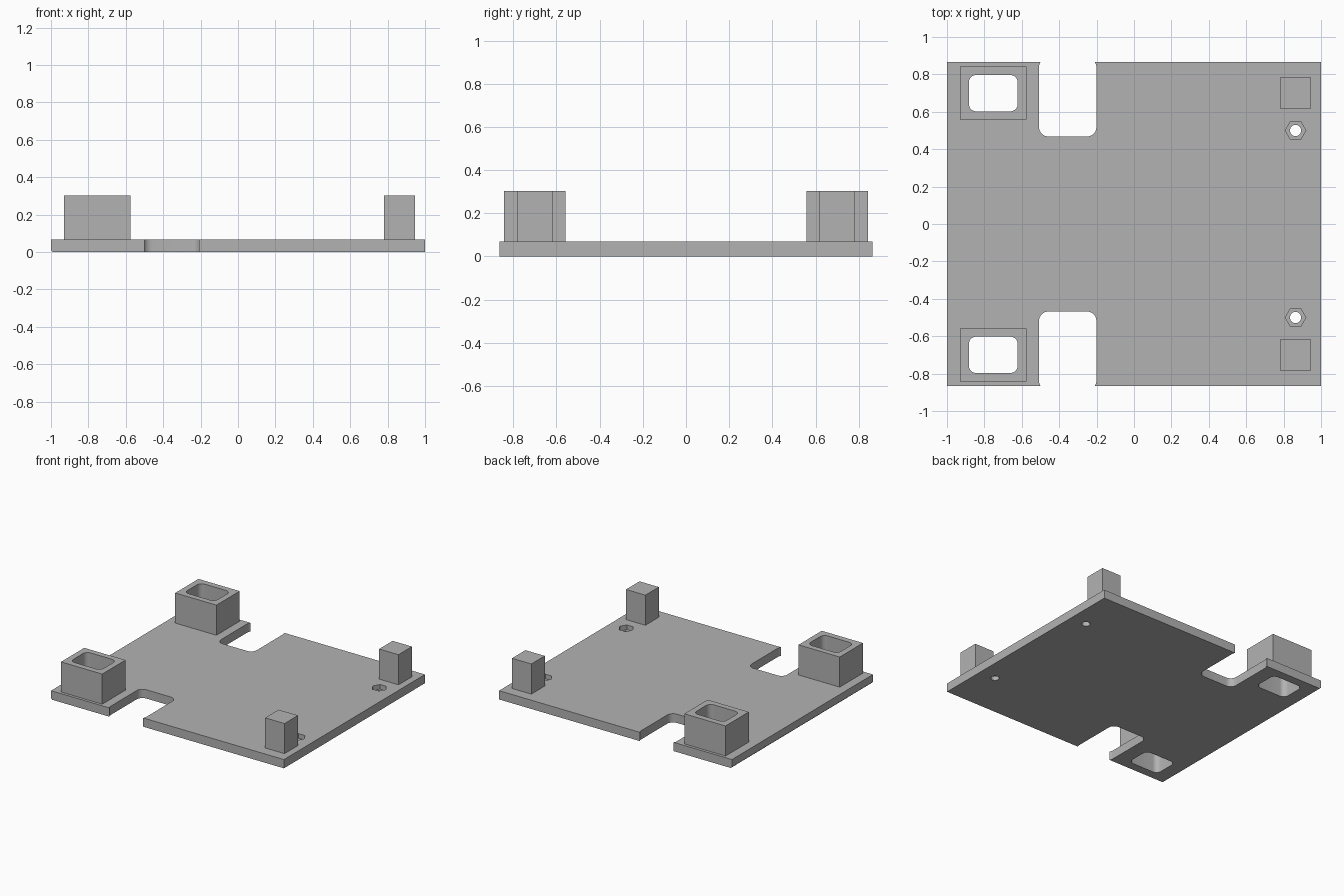
import bpy
import bmesh
from math import cos, sin, pi, radians

cube = bpy.data.objects.get("Cube")
if cube:
    bpy.data.objects.remove(cube, do_unlink=True)

HALF_DEPTH = 0.865
PLATE_TOP = 0.068
POST_TOP = 0.302

grey = bpy.data.materials.new("plain grey")
grey.use_nodes = True
grey.diffuse_color = (0.45, 0.45, 0.45, 1)
grey.node_tree.nodes["Principled BSDF"].inputs["Base Color"].default_value = grey.diffuse_color


def prism(name, outline, z0, z1):
    """Extrude a counter-clockwise outline between two heights."""
    bm = bmesh.new()
    base = bm.faces.new([bm.verts.new((x, y, z0)) for x, y in outline])
    top = bmesh.ops.extrude_face_region(bm, geom=[base])["geom"]
    verts = [v for v in top if isinstance(v, bmesh.types.BMVert)]
    bmesh.ops.translate(bm, verts=verts, vec=(0, 0, z1 - z0))
    bmesh.ops.recalc_face_normals(bm, faces=bm.faces)
    mesh = bpy.data.meshes.new(name)
    bm.to_mesh(mesh)
    bm.free()
    mesh.materials.append(grey)
    obj = bpy.data.objects.new(name, mesh)
    bpy.context.collection.objects.link(obj)
    return obj


def rect(x0, x1, y0, y1):
    return [(x0, y0), (x1, y0), (x1, y1), (x0, y1)]


def rounded_rect(x0, x1, y0, y1, r, steps=8):
    centres = [(x1 - r, y1 - r), (x0 + r, y1 - r), (x0 + r, y0 + r), (x1 - r, y0 + r)]
    return [(cx + r * cos((q + i / steps) * pi / 2), cy + r * sin((q + i / steps) * pi / 2))
            for q, (cx, cy) in enumerate(centres) for i in range(steps + 1)]


def polygon(cx, cy, r, sides):
    return [(cx + r * cos(2 * pi * i / sides), cy + r * sin(2 * pi * i / sides))
            for i in range(sides)]


def flip(outline, side):
    """Mirror an outline front to back."""
    return [(x, y * side) for x, y in outline][::side]


def activate(obj):
    bpy.ops.object.select_all(action="DESELECT")
    obj.select_set(True)
    bpy.context.view_layer.objects.active = obj


def cut(obj, outline, z0, z1):
    cutter = prism("cutter", outline, z0, z1)
    cutter.hide_render = True
    mod = obj.modifiers.new("cut", "BOOLEAN")
    mod.operation = "DIFFERENCE"
    mod.solver = "EXACT"
    mod.object = cutter
    activate(obj)
    bpy.ops.object.modifier_apply(modifier=mod.name)
    bpy.data.objects.remove(cutter, do_unlink=True)


# Base plate with a small chamfer under its left-hand edge
plate = prism("base_plate", rect(-1, 1, -HALF_DEPTH, HALF_DEPTH), 0, PLATE_TOP)
bm = bmesh.new()
bm.from_mesh(plate.data)
edge = [e for e in bm.edges if all(v.co.x < -0.9 and v.co.z < 0.01 for v in e.verts)]
bmesh.ops.bevel(bm, geom=edge, offset=0.01, segments=1, affect="EDGES")
bm.to_mesh(plate.data)
bm.free()

smooth_parts = [plate]
for side, label in ((-1, "front"), (1, "back")):
    # Hollow sockets, open right through the plate
    opening = flip(rounded_rect(-0.883, -0.622, 0.602, 0.797, 0.04), side)
    socket = prism(label + "_socket", flip(rect(-0.93, -0.576, 0.558, 0.843), side),
                   PLATE_TOP, POST_TOP)
    cut(socket, opening, -0.1, 0.5)
    cut(plate, opening, -0.1, 0.5)
    smooth_parts.append(socket)

    # Rounded edge slots
    cut(plate, flip(rounded_rect(-0.508, -0.201, 0.468, 0.888, 0.05), side), -0.1, 0.2)

    # Bolt holes with hexagonal nut recesses
    cut(plate, polygon(0.864, side * 0.5, 0.03, 32), -0.1, 0.2)
    cut(plate, polygon(0.864, side * 0.5, 0.055, 6), 0.032, 0.2)

    # Solid posts
    prism(label + "_post", flip(rect(0.781, 0.947, 0.617, 0.782), side), PLATE_TOP, POST_TOP)

for obj in smooth_parts:
    activate(obj)
    bpy.ops.object.shade_smooth_by_angle(angle=radians(30))
